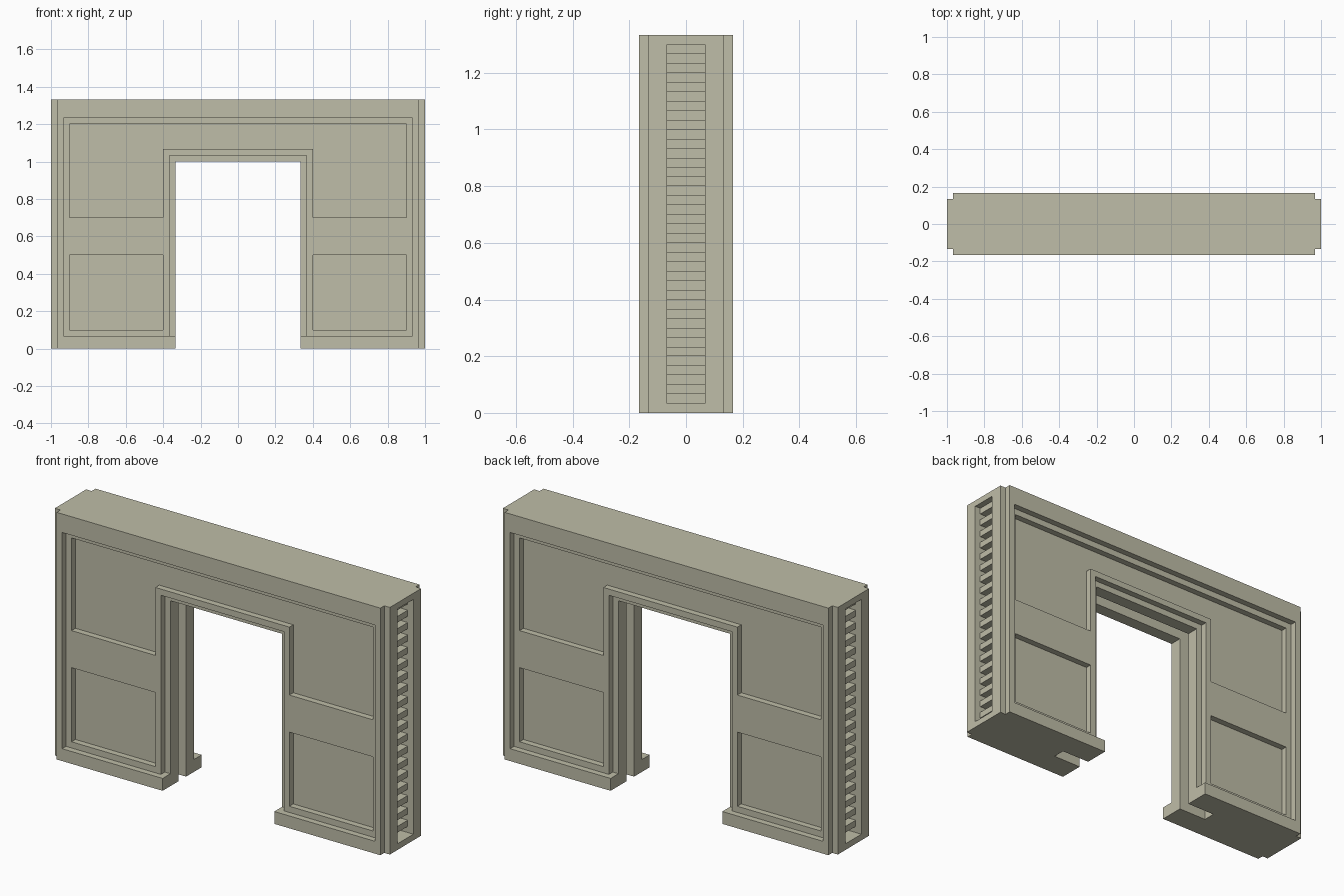
import bpy, bmesh
from mathutils import Vector

if "Cube" in bpy.data.objects:
    bpy.data.objects.remove(bpy.data.objects["Cube"])

U = 1 / 30  # module on which every step and panel is based

stone = bpy.data.materials.new("khaki_grey")
stone.diffuse_color = (0.521, 0.509, 0.392, 1)
stone.use_nodes = True
stone.node_tree.nodes["Principled BSDF"].inputs["Base Color"].default_value = stone.diffuse_color


def prism(name, points, offset):
    """Extrude a closed 3D outline along an offset vector."""
    bm = bmesh.new()
    face = bm.faces.new([bm.verts.new(p) for p in points])
    out = bmesh.ops.extrude_face_region(bm, geom=[face])
    verts = [v for v in out["geom"] if isinstance(v, bmesh.types.BMVert)]
    bmesh.ops.translate(bm, verts=verts, vec=Vector(offset))
    bmesh.ops.recalc_face_normals(bm, faces=bm.faces)
    mesh = bpy.data.meshes.new(name)
    bm.to_mesh(mesh)
    bm.free()
    mesh.materials.append(stone)
    ob = bpy.data.objects.new(name, mesh)
    bpy.context.collection.objects.link(ob)
    return ob


def box(name, x, y, z):
    pts = [(x[0], y[0], z[0]), (x[1], y[0], z[0]), (x[1], y[1], z[0]), (x[0], y[1], z[0])]
    return prism(name, pts, (0, 0, z[1] - z[0]))


def cut(target, cutter):
    mod = target.modifiers.new("cut", "BOOLEAN")
    mod.operation, mod.solver, mod.object = "DIFFERENCE", "EXACT", cutter
    bpy.context.view_layer.objects.active = target
    bpy.ops.object.modifier_apply(modifier=mod.name)
    bpy.data.objects.remove(cutter)


# Wall block with a square rebate on each vertical corner
a, b, c, d = 29 * U, 30 * U, 4 * U, 5 * U
quarter = [(b, c), (a, c), (a, d)]
plan = (quarter + [(-x, y) for x, y in reversed(quarter)]
        + [(-x, -y) for x, y in quarter] + [(x, -y) for x, y in reversed(quarter)])
wall = prism("doorway_wall", [(x, y, 0) for x, y in plan], (0, 0, 40 * U))

# Doorway and the sliding door slot in its jambs and lintel
cut(wall, box("doorway", (-10 * U, 10 * U), (-1, 1), (-1, 1)))
cut(wall, box("door_slot", (-15 * U, 15 * U), (-U, U), (-1, 33 * U)))

# Recessed field, panels and stepped door surround on both faces
upper = [(-27, 21), (-12, 21), (-12, 32), (12, 32), (12, 21), (27, 21), (27, 36), (-27, 36)]
for s in (-1, 1):
    def span(depth):
        return tuple(sorted((s * depth * U, s * 0.3)))
    cut(wall, box("field", (-28 * U, 28 * U), span(4), (2 * U, 37 * U)))
    cut(wall, prism("upper_panel", [(x * U, s * 3 * U, z * U) for x, z in upper], (0, s * 0.2, 0)))
    for side in (-1, 1):
        xs = tuple(sorted((side * 12 * U, side * 27 * U)))
        cut(wall, box("lower_panel", xs, span(3), (3 * U, 15 * U)))
    cut(wall, box("surround", (-11 * U, 11 * U), span(3), (2 * U, 31 * U)))

# Vent recess with horizontal slats in each end
for side, label in ((-1, "left"), (1, "right")):
    xs = tuple(sorted((side * 27 * U, side * 1.1)))
    cut(wall, box("vent", xs, (-2 * U, 2 * U), (U, 39 * U)))
    xs = tuple(sorted((side * 27 * U, side * 29 * U)))
    for i in range(19):
        z = (2 + 2 * i) * U
        box(f"{label}_vent_slat_{i + 1}", xs, (-2 * U, 2 * U), (z, z + U))
